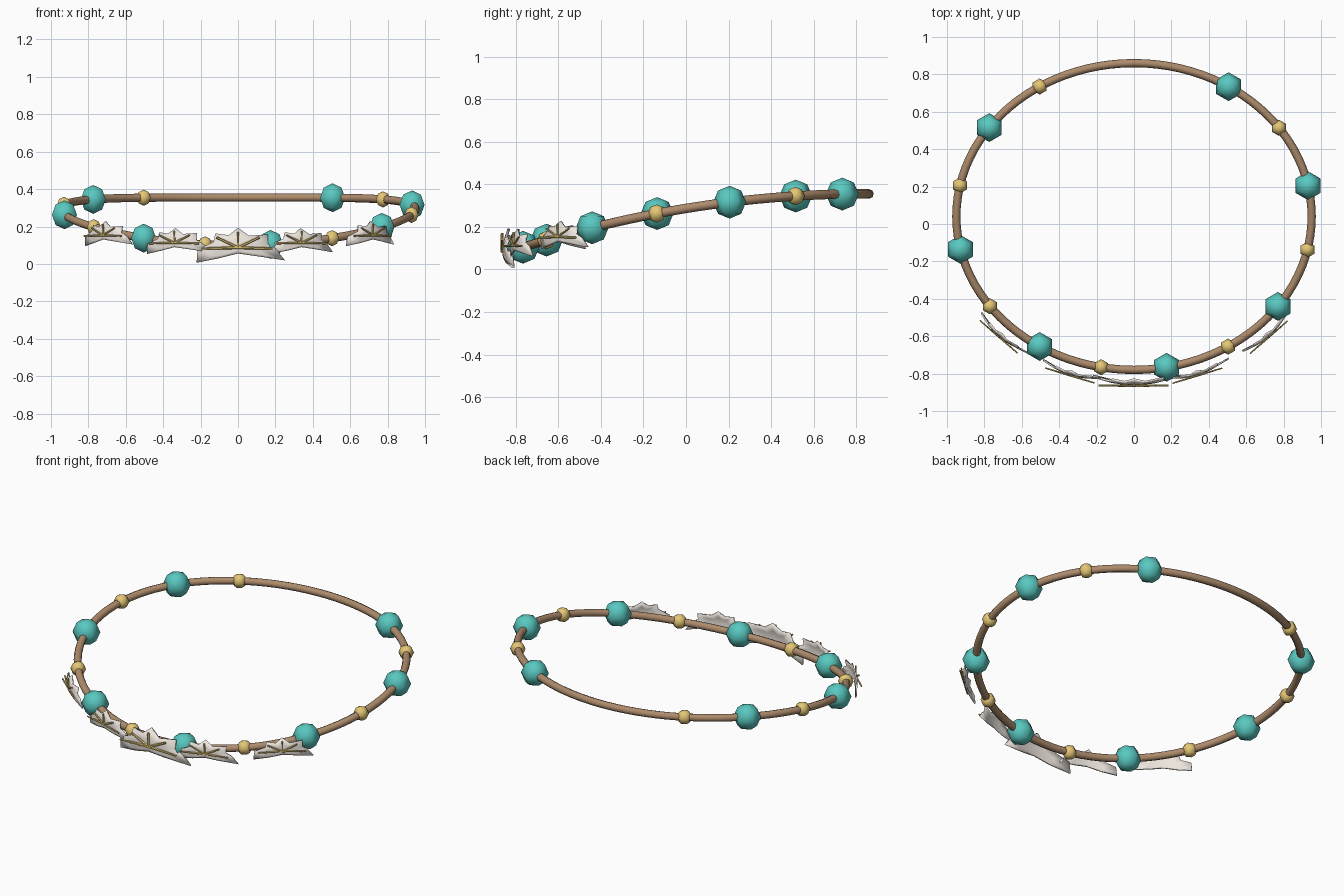
import bpy, bmesh, math
from mathutils import Vector, Matrix

if "Cube" in bpy.data.objects:
    bpy.data.objects.remove(bpy.data.objects["Cube"])


def material(name, rgb):
    m = bpy.data.materials.new(name)
    m.diffuse_color = (*rgb, 1)
    m.use_nodes = True
    m.node_tree.nodes["Principled BSDF"].inputs["Base Color"].default_value = m.diffuse_color
    return m


BROWN = material("cord_brown", (0.42, 0.26, 0.15))
TEAL = material("turquoise", (0.10, 0.58, 0.53))
GOLD = material("gold", (0.78, 0.57, 0.18))
PEARL = material("shell_white", (0.85, 0.79, 0.73))


def add_mesh(name, bm, mat, smooth=True):
    mesh = bpy.data.meshes.new(name)
    bm.to_mesh(mesh)
    bm.free()
    mesh.materials.append(mat)
    for p in mesh.polygons:
        p.use_smooth = smooth
    ob = bpy.data.objects.new(name, mesh)
    bpy.context.collection.objects.link(ob)
    return ob


def loop_point(t):
    """Oval necklace path that rises and levels off toward the back."""
    s = math.sin(t)
    return Vector((0.95 * math.cos(t), 0.04 + 0.82 * s,
                   0.293 + 0.1275 * s - 0.0656 * s * s))


# Cord: closed tube along the oval
N, SIDES, R = 96, 8, 0.022
bm = bmesh.new()
rings = []
for i in range(N):
    t = 2 * math.pi * i / N
    p = loop_point(t)
    tangent = (loop_point(t + 0.01) - loop_point(t - 0.01)).normalized()
    side = tangent.cross(Vector((0, 0, 1))).normalized()
    up = side.cross(tangent)
    angles = [2 * math.pi * k / SIDES for k in range(SIDES)]
    rings.append([bm.verts.new(p + R * (math.cos(a) * side + math.sin(a) * up))
                  for a in angles])
for i in range(N):
    a, b = rings[i], rings[(i + 1) % N]
    for k in range(SIDES):
        j = (k + 1) % SIDES
        bm.faces.new((a[k], a[j], b[j], b[k]))
bmesh.ops.recalc_face_normals(bm, faces=bm.faces)
add_mesh("cord", bm, BROWN)

# Beads: evenly spaced by arc length, alternating, with a gap at the back
STEPS = 3200
path = [loop_point(math.pi / 2 - 2 * math.pi * i / STEPS) for i in range(STEPS + 1)]
lengths = [0.0]
for a, b in zip(path, path[1:]):
    lengths.append(lengths[-1] + (b - a).length)
for k in range(14):
    target = lengths[-1] * (k + 1.5) / 16
    p = next(q for q, d in zip(path, lengths) if d >= target)
    big = k % 2 == 0
    bm = bmesh.new()
    bmesh.ops.create_uvsphere(bm, u_segments=6, v_segments=4,
                              radius=0.077 if big else 0.043,
                              matrix=Matrix.Translation(p))
    add_mesh(f"{'turquoise' if big else 'gold'}_bead_{k + 1}", bm,
             TEAL if big else GOLD)

# Shells: shallow ragged fans bulging forward
OUTLINE = [(-.22, -.08), (-.215, -.01), (-.13, .03), (-.12, .075), (-.05, .065),
           (0, .105), (.06, .062), (.16, .07), (.16, .02), (.20, -.005),
           (.25, -.068), (.10, -.045), (0, -.03), (-.10, -.055)]
RIB_TIPS = [(-.19, -.005), (-.115, .055), (0, .085), (.115, .055), (.185, -.005)]


def shell(name, pos, yaw, size):
    place = (Matrix.Translation(pos) @ Matrix.Rotation(yaw, 4, 'Z')
             @ Matrix.Scale(size, 4))
    bm = bmesh.new()

    def ring(f):
        return [bm.verts.new((x * f, -0.018 + 0.045 * min(1, (x * f / .23) ** 2
                + 0.5 * (z * f / .1) ** 2), z * f)) for x, z in OUTLINE]
    tip = bm.verts.new((0, -0.02, 0))
    mid, rim = ring(0.55), ring(1.0)
    n = len(OUTLINE)
    for i in range(n):
        j = (i + 1) % n
        bm.faces.new((tip, mid[j], mid[i]))
        bm.faces.new((mid[i], mid[j], rim[j], rim[i]))
    bmesh.ops.recalc_face_normals(bm, faces=bm.faces)
    ob = add_mesh(name, bm, PEARL)
    ob.matrix_world = place
    thick = ob.modifiers.new("thickness", 'SOLIDIFY')
    thick.thickness = 0.012
    thick.offset = 0

    # Gold ribs radiating across the front of the shell
    bm = bmesh.new()
    for x, z in RIB_TIPS:
        d = Vector((x, 0, z))
        rot = d.to_track_quat('Z', 'Y').to_matrix().to_4x4()
        bmesh.ops.create_cone(bm, cap_ends=True, segments=6, radius1=0.008,
                              radius2=0.006, depth=d.length,
                              matrix=Matrix.Translation(d / 2 + Vector((0, -0.026, 0))) @ rot)
    add_mesh(name + "_ribs", bm, GOLD, False).matrix_world = place


shell("centre_shell", (0, -0.838, 0.087), 0, 1.0)
for s, label in ((-1, "left"), (1, "right")):
    shell(f"{label}_inner_shell", (s * 0.335, -0.792, 0.113),
          s * math.radians(17), 0.74)
    shell(f"{label}_outer_shell", (s * 0.71, -0.59, 0.153),
          s * math.radians(41), 0.71)
